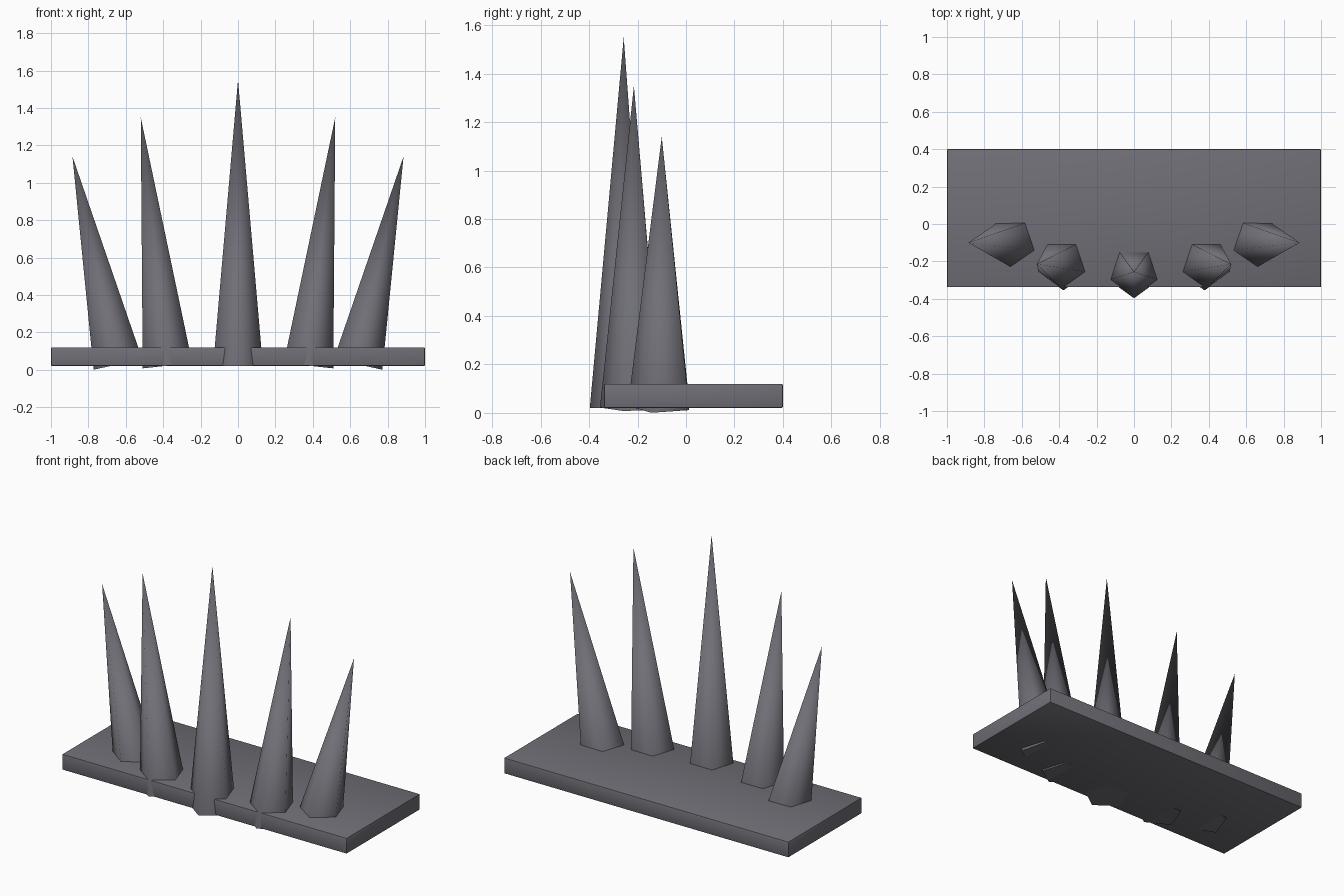
import bpy, bmesh, math
from mathutils import Vector, Matrix

if "Cube" in bpy.data.objects:
    bpy.data.objects.remove(bpy.data.objects["Cube"])

grey = bpy.data.materials.new("dark grey")
grey.diffuse_color = (0.16, 0.158, 0.182, 1)
grey.use_nodes = True
grey.node_tree.nodes["Principled BSDF"].inputs["Base Color"].default_value = grey.diffuse_color


def add_object(name, bm, smooth_angle):
    mesh = bpy.data.meshes.new(name)
    bm.to_mesh(mesh)
    bm.free()
    mesh.materials.append(grey)
    ob = bpy.data.objects.new(name, mesh)
    bpy.context.collection.objects.link(ob)
    bpy.ops.object.select_all(action='DESELECT')
    ob.select_set(True)
    bpy.context.view_layer.objects.active = ob
    bpy.ops.object.shade_smooth_by_angle(angle=math.radians(smooth_angle))
    return ob


def spike(name, base, tip, radius=0.14):
    """Five-sided spike leaning sideways, with one corner facing the front."""
    base, tip = Vector(base), Vector(tip)
    axis = tip - base
    bm = bmesh.new()
    bmesh.ops.create_cone(bm, cap_ends=True, segments=5, radius1=radius,
                          radius2=0, depth=axis.length)
    bmesh.ops.remove_doubles(bm, verts=bm.verts, dist=1e-5)
    # turn whichever corner is first towards -y
    corner = min(bm.verts, key=lambda v: v.co.z).co
    turn = -math.pi / 2 - math.atan2(corner.y, corner.x)
    lean = math.atan2(axis.x, axis.z)
    bm.transform(Matrix.Translation((base + tip) / 2)
                 @ Matrix.Rotation(lean, 4, 'Y')
                 @ Matrix.Rotation(turn, 4, 'Z'))
    add_object(name, bm, 80)


# Base plate with a fine bevel
bm = bmesh.new()
bmesh.ops.create_cube(bm, size=1)
bm.transform(Matrix.Translation((0, 0.031, 0.07)) @ Matrix.Diagonal((2, 0.738, 0.1, 1)))
bmesh.ops.bevel(bm, geom=bm.edges[:], offset=0.006, segments=2, profile=0.5,
                affect='EDGES')
add_object("base_plate", bm, 30)

# Spikes: tall middle one, then mirrored pairs fanning outwards
spike("middle_spike", (0, -0.257, 0.02), (0, -0.257, 1.55))
for side, s in (("left", -1), ("right", 1)):
    spike(side + "_inner_spike", (s * 0.377, -0.215, 0.022), (s * 0.52, -0.215, 1.35))
    spike(side + "_outer_spike", (s * 0.642, -0.10, 0.029), (s * 0.885, -0.10, 1.14))
